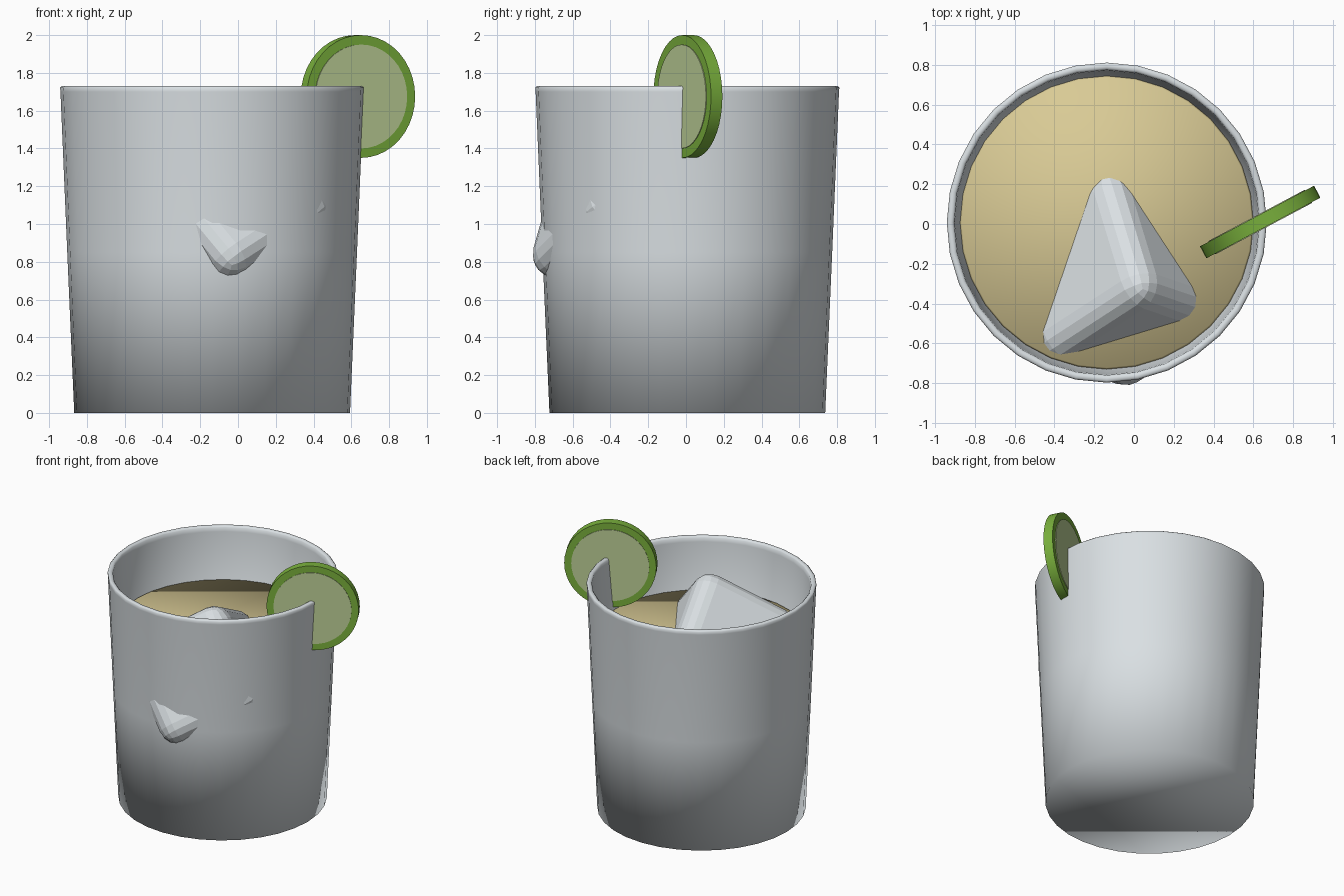
import bpy, bmesh, math
from mathutils import Matrix, Vector

if "Cube" in bpy.data.objects:
    bpy.data.objects.remove(bpy.data.objects["Cube"])


def material(name, rgb):
    m = bpy.data.materials.new(name)
    m.diffuse_color = (*rgb, 1)
    m.use_nodes = True
    m.node_tree.nodes["Principled BSDF"].inputs["Base Color"].default_value = m.diffuse_color
    return m


GLASS = material("clear_grey", (0.70, 0.745, 0.77))
DRINK = material("pale_yellow", (0.69, 0.59, 0.30))
RIND = material("lime_green", (0.19, 0.43, 0.045))
FLESH = material("soft_green", (0.51, 0.63, 0.31))


def finish(bm, name, mat, smooth):
    bmesh.ops.recalc_face_normals(bm, faces=bm.faces)
    for f in bm.faces:
        f.smooth = smooth
    me = bpy.data.meshes.new(name)
    bm.to_mesh(me)
    bm.free()
    me.materials.append(mat)
    ob = bpy.data.objects.new(name, me)
    bpy.context.collection.objects.link(ob)
    return ob


def lathe(name, profile, mat, place, sides=32, sharp_rings=(), smooth=True, closed=False):
    """Spin (radius, height) points; ends are capped, or joined when closed."""
    bm = bmesh.new()
    rings = []
    for r, z in profile:
        rings.append([bm.verts.new((r * math.cos(2 * math.pi * i / sides),
                                    r * math.sin(2 * math.pi * i / sides), z))
                      for i in range(sides)])
    pairs = list(zip(rings, rings[1:]))
    if closed:
        pairs.append((rings[-1], rings[0]))
    else:
        bm.faces.new(rings[0])
        bm.faces.new(rings[-1])
    for a, b in pairs:
        for i in range(sides):
            j = (i + 1) % sides
            bm.faces.new((a[i], a[j], b[j], b[i]))
    for k in sharp_rings:
        for i in range(sides):
            bm.edges.get((rings[k][i], rings[k][(i + 1) % sides])).smooth = False
    bm.transform(place)
    return finish(bm, name, mat, smooth)


# Tumbler: tapered wall, softened rim and hollow inside
axis = Matrix.Translation((-0.137, 0.007, 0))
lathe("tumbler", [(0.73, 0), (0.767, 0.85), (0.803, 1.70), (0.805, 1.722), (0.796, 1.73),
                  (0.778, 1.73), (0.768, 1.72), (0.765, 1.69), (0.65, 0.1)], GLASS, axis)

# Drink filling the tumbler
LEVEL = 1.335
lathe("drink", [(0.647, 0.105), (0.738, LEVEL - 0.015), (0.73, LEVEL)], DRINK, axis)

# Tilted rounded ice cube, one corner up, its front corner through the wall
size, rounding = 0.79, 0.13
e1 = Vector((-0.259, 0.852, -0.456)).normalized()
e2 = Vector((-0.737, -0.478, -0.477))
e2 = (e2 - e1 * e2.dot(e1)).normalized()
e3 = e2.cross(e1)
corner = Vector((0.064, -0.336, LEVEL + 0.375))
centre = corner + (e1 + e2 + e3) * size / 2
bm = bmesh.new()
bmesh.ops.create_cube(bm, size=size)
bmesh.ops.bevel(bm, geom=bm.edges[:], offset=rounding, segments=4, profile=0.5,
                affect='EDGES')
bm.transform(Matrix.Translation(centre) @ Matrix((e2, e1, e3)).transposed().to_4x4())
finish(bm, "ice_cube", GLASS, False)

# Lime slice standing on the rim: rind ring and slightly proud flesh disc
lime = (Matrix.Translation((0.635, 0.01, 1.675)) @ Matrix.Rotation(math.radians(28), 4, 'Z')
        @ Matrix.Rotation(math.pi / 2, 4, 'X'))
lathe("lime_rind", [(0.325, -0.034), (0.325, 0.034), (0.27, 0.034), (0.27, -0.034)],
      RIND, lime, sides=40, sharp_rings=(0, 1, 2, 3), closed=True)
lathe("lime_flesh", [(0.275, -0.038), (0.275, 0.038)], FLESH, lime, sides=40, smooth=False)
